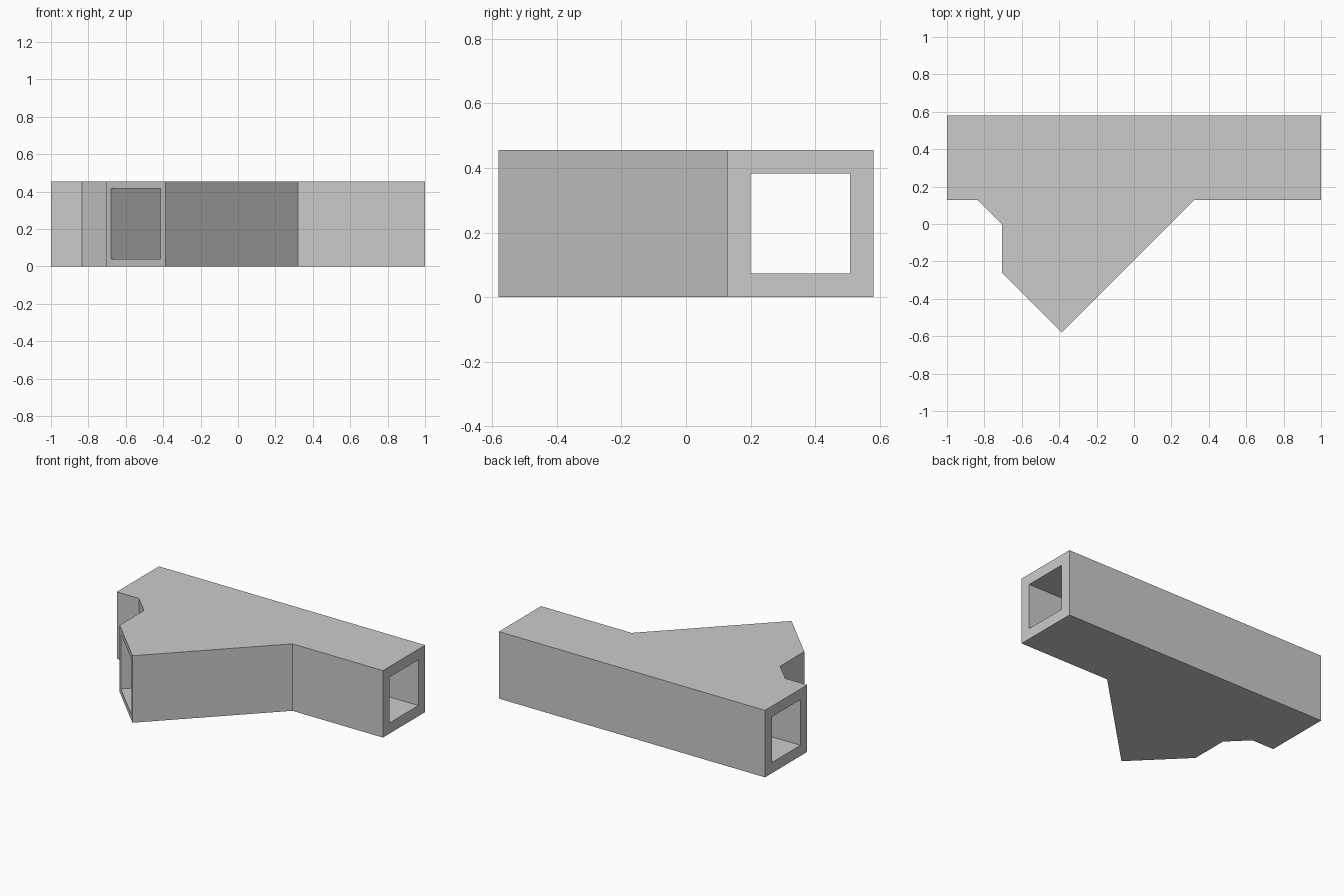
import bpy, bmesh

cube = bpy.data.objects.get("Cube")
if cube:
    bpy.data.objects.remove(cube, do_unlink=True)

HEIGHT = 0.455
MAIN_WALL = 0.0725
BRANCH_WALL = 0.04

grey = bpy.data.materials.new("light_grey")
grey.use_nodes = True
grey.diffuse_color = (0.6, 0.6, 0.6, 1)
grey.node_tree.nodes["Principled BSDF"].inputs["Base Color"].default_value = grey.diffuse_color


def prism(name, outline, z0, z1):
    """Extrude a flat outline between two heights."""
    bm = bmesh.new()
    face = bm.faces.new([bm.verts.new((x, y, z0)) for x, y in outline])
    ext = bmesh.ops.extrude_face_region(bm, geom=[face])
    verts = [v for v in ext["geom"] if isinstance(v, bmesh.types.BMVert)]
    bmesh.ops.translate(bm, verts=verts, vec=(0, 0, z1 - z0))
    bmesh.ops.recalc_face_normals(bm, faces=bm.faces)
    mesh = bpy.data.meshes.new(name)
    bm.to_mesh(mesh)
    bm.free()
    mesh.materials.append(grey)
    obj = bpy.data.objects.new(name, mesh)
    bpy.context.collection.objects.link(obj)
    return obj


# Body: straight square tube with an angled branch and a gusset
back, front = 0.58, 0.127
tip = (-0.387, -0.58)
corner = (-0.707, -0.26)
body = prism("branched_pipe_body", [
    (-1, back), (1, back), (1, front), (0.32, front), tip,
    corner, (-0.707, 0), (-0.834, front), (-1, front)], 0, HEIGHT)

# Main bore, open at both ends
y0, y1 = front + MAIN_WALL, back - MAIN_WALL
main_bore = prism("main_bore_cutter", [(-1.1, y0), (1.1, y0), (1.1, y1), (-1.1, y1)],
                  MAIN_WALL, HEIGHT - MAIN_WALL)

# Branch bore, running at 45 degrees into the main bore
inset = BRANCH_WALL * 0.7071
left = (corner[0] + inset, corner[1] - inset)
right = (tip[0] - inset, tip[1] + inset)


def along(p, distance):
    return (p[0] + distance, p[1] + distance)


end = y0 + 0.005
branch_bore = prism("branch_bore_cutter", [
    along(left, -0.1), along(right, -0.1),
    along(right, end - right[1]), along(left, end - left[1])],
    BRANCH_WALL, HEIGHT - BRANCH_WALL)

# Hollow out the body, then remove the helpers
for cutter in (main_bore, branch_bore):
    mod = body.modifiers.new(cutter.name, 'BOOLEAN')
    mod.operation = 'DIFFERENCE'
    mod.solver = 'EXACT'
    mod.object = cutter
bpy.context.view_layer.objects.active = body
for mod in list(body.modifiers):
    bpy.ops.object.modifier_apply(modifier=mod.name)
for cutter in (main_bore, branch_bore):
    bpy.data.objects.remove(cutter, do_unlink=True)
